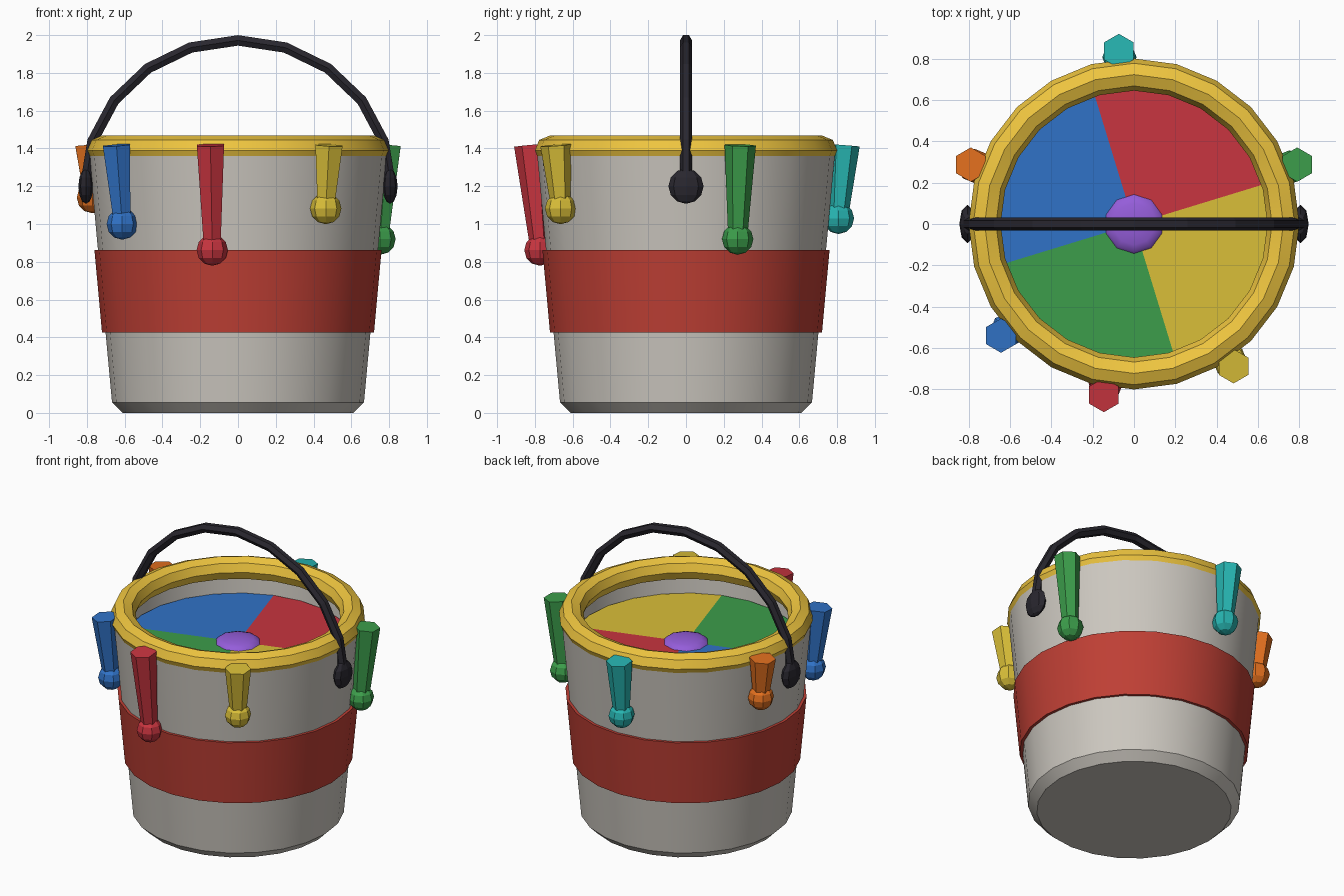
import bpy, bmesh
from math import sin, cos, pi, radians
from mathutils import Vector, Matrix

if "Cube" in bpy.data.objects:
    bpy.data.objects.remove(bpy.data.objects["Cube"])

SIDES = 24


def material(name, rgb):
    m = bpy.data.materials.new(name)
    m.diffuse_color = (*rgb, 1)
    m.use_nodes = True
    m.node_tree.nodes["Principled BSDF"].inputs["Base Color"].default_value = m.diffuse_color
    return m


RED = material("red", (0.58, 0.035, 0.05))
BLUE = material("blue", (0.03, 0.17, 0.57))
GREEN = material("green", (0.045, 0.34, 0.07))
YELLOW = material("yellow", (0.70, 0.52, 0.04))
ORANGE = material("orange", (0.76, 0.16, 0.013))
TEAL = material("teal", (0.02, 0.46, 0.44))
PURPLE = material("purple", (0.30, 0.11, 0.70))
GOLD = material("gold", (0.86, 0.56, 0.05))
BRICK = material("brick_red", (0.52, 0.05, 0.035))
BLACK = material("black", (0.022, 0.02, 0.028))
METAL = material("pail_grey", (0.60, 0.57, 0.52))


def finish(name, bm, mat, smooth=None):
    bmesh.ops.recalc_face_normals(bm, faces=bm.faces)
    mesh = bpy.data.meshes.new(name)
    bm.to_mesh(mesh)
    bm.free()
    ob = bpy.data.objects.new(name, mesh)
    bpy.context.collection.objects.link(ob)
    mesh.materials.append(mat)
    if smooth:
        bpy.ops.object.select_all(action='DESELECT')
        ob.select_set(True)
        bpy.context.view_layer.objects.active = ob
        bpy.ops.object.shade_smooth_by_angle(angle=radians(smooth))
    return ob


def lathe(name, profile, mat, closed=False, smooth=30):
    """Spin a (radius, z) profile; open profiles that start or end off axis get a cap."""
    bm = bmesh.new()
    rings = [[bm.verts.new((r * cos(2 * pi * i / SIDES), r * sin(2 * pi * i / SIDES), z))
              for i in range(SIDES)] for r, z in profile]
    pairs = list(zip(rings, rings[1:]))
    if closed:
        pairs.append((rings[-1], rings[0]))
    for a, b in pairs:
        for i in range(SIDES):
            j = (i + 1) % SIDES
            bm.faces.new((a[i], a[j], b[j], b[i]))
    if not closed:
        bm.faces.new(rings[0])
        bm.faces.new(rings[-1])
    return finish(name, bm, mat, smooth)


def ball(name, center, scale, mat, segs=8, rings=6, smooth=None):
    bm = bmesh.new()
    bmesh.ops.create_uvsphere(bm, u_segments=segs, v_segments=rings, radius=1,
                              matrix=Matrix.LocRotScale(Vector(center), None, Vector(scale)))
    return finish(name, bm, mat, smooth)


# Pail body: chamfered base, flared wall, inner wall and floor
lathe("pail_body", [(0.612, 0), (0.667, 0.055), (0.79, 1.39), (0.75, 1.39), (0.625, 0.06)], METAL)

# Painted band around the wall
lathe("band", [(0.72, 0.425), (0.76, 0.862), (0.735, 0.862), (0.695, 0.425)], BRICK, closed=True)

# Rolled rim with an eight-sided section
lathe("rim", [(0.7225 + 0.0775 * cos(k * pi / 4), 1.39 + 0.0775 * sin(k * pi / 4))
              for k in range(8)], GOLD, closed=True)

# Four coloured quarters of the recessed disc
DISC_Z, DISC_R = 1.21, 0.725
for k, (label, mat) in enumerate((("red", RED), ("blue", BLUE), ("green", GREEN), ("yellow", YELLOW))):
    bm = bmesh.new()
    arc = [radians(17 + 90 * k + 15 * i) for i in range(7)]
    outline = [(0, 0)] + [(DISC_R * cos(a), DISC_R * sin(a)) for a in arc]
    bm.faces.new([bm.verts.new((x, y, DISC_Z)) for x, y in outline])
    ob = finish(label + "_disc_quarter", bm, mat)
    if ob.data.polygons[0].normal.z < 0:
        ob.data.flip_normals()

# Hub in the middle of the disc
ball("hub", (0, 0, DISC_Z), (0.143, 0.143, 0.035), PURPLE, segs=10, rings=8, smooth=40)

# Hanging pegs: tapered six-sided shaft ending in a ball
PEGS = [("red", RED, 260, 0.862, 0.785), ("yellow", YELLOW, 305, 1.082, 0.81),
        ("green", GREEN, 20, 0.92, 0.80), ("teal", TEAL, 95, 1.03, 0.81),
        ("orange", ORANGE, 160, 1.14, 0.82), ("blue", BLUE, 220, 1.0, 0.80)]
for label, mat, angle, z, r in PEGS:
    out = Vector((cos(radians(angle)), sin(radians(angle)), 0))
    low, top = out * r + Vector((0, 0, z)), out * 0.84 + Vector((0, 0, 1.417))
    axis = top - low
    rot = Vector((0, 0, 1)).rotation_difference(axis)
    bm = bmesh.new()
    bmesh.ops.create_cone(bm, cap_ends=True, segments=6, radius1=0.05, radius2=0.083,
                          depth=axis.length,
                          matrix=Matrix.LocRotScale((low + top) / 2, rot, None))
    finish(label + "_peg_shaft", bm, mat)
    ball(label + "_peg_ball", low, (0.083,) * 3, mat)

# Carrying handle: six-sided tube along a half ellipse
bm = bmesh.new()
rings = []
for k in range(11):
    t = pi * k / 10
    c = Vector((0.81 * cos(t), 0, 1.2 + 0.772 * sin(t)))
    n = Vector((cos(t) / 0.81, 0, sin(t) / 0.772)).normalized()
    rings.append([bm.verts.new(c + 0.032 * (n * sin(a * pi / 3) + Vector((0, cos(a * pi / 3), 0))))
                  for a in range(6)])
for a, b in zip(rings, rings[1:]):
    for i in range(6):
        bm.faces.new((a[i], a[(i + 1) % 6], b[(i + 1) % 6], b[i]))
bm.faces.new(rings[0])
bm.faces.new(rings[-1])
finish("carry_handle", bm, BLACK)

# Flattened pivots at both handle ends
for side, label in ((-1, "left"), (1, "right")):
    ball(label + "_handle_pivot", (side * 0.805, 0, 1.2), (0.04, 0.093, 0.093), BLACK)
